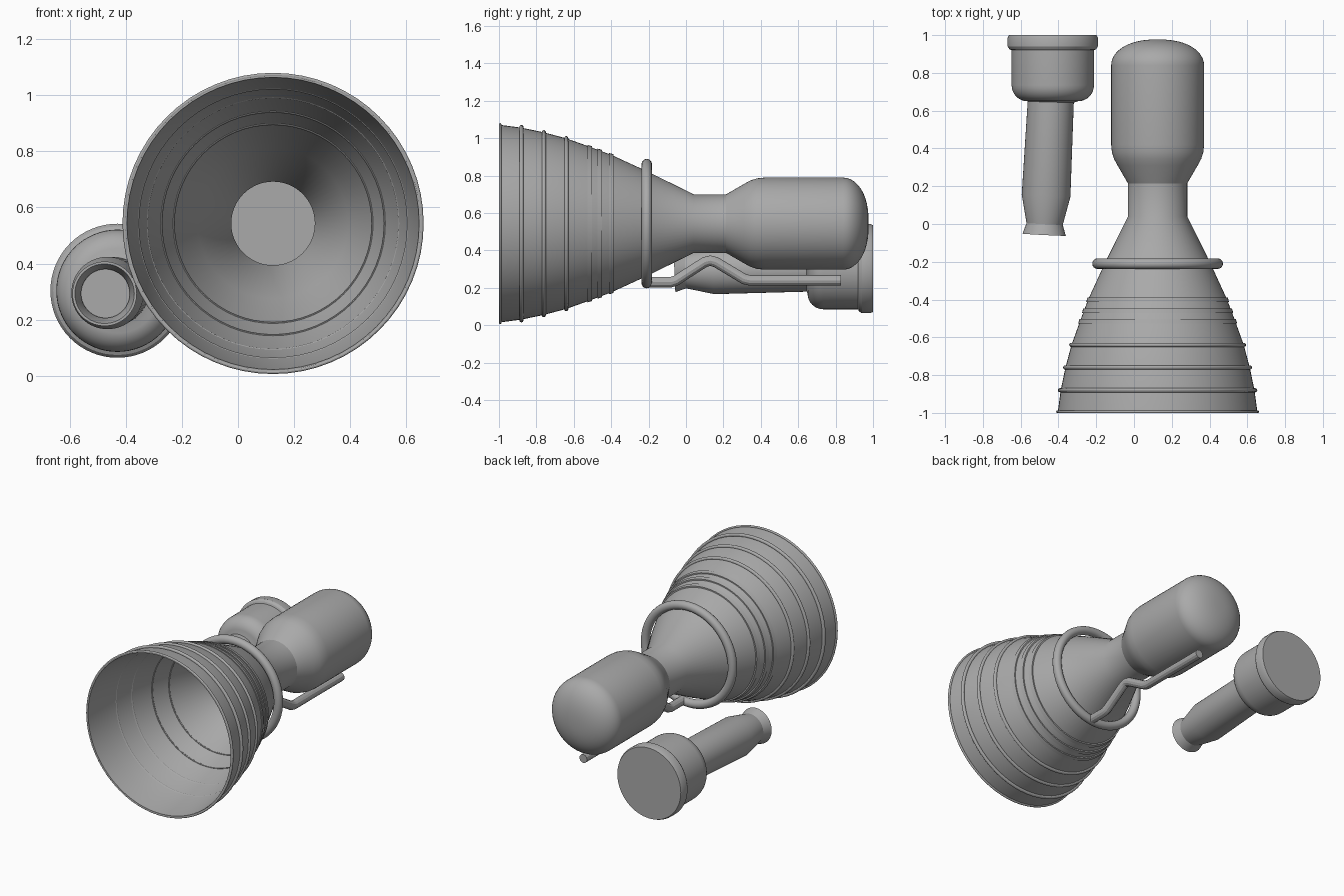
import bpy, bmesh, math
from mathutils import Matrix, Vector

if "Cube" in bpy.data.objects:
    bpy.data.objects.remove(bpy.data.objects["Cube"], do_unlink=True)

GREY = (0.4, 0.4, 0.4, 1)
metal = bpy.data.materials.new("grey_metal")
metal.use_nodes = True
metal.diffuse_color = GREY
metal.node_tree.nodes["Principled BSDF"].inputs["Base Color"].default_value = GREY

AXIS = Vector((0.125, 0, 0.543))


def finish(obj):
    obj.data.materials.append(metal)
    bpy.ops.object.select_all(action="DESELECT")
    obj.select_set(True)
    bpy.context.view_layer.objects.active = obj
    bpy.ops.object.shade_smooth_by_angle(angle=math.radians(28))
    return obj


def lathe(name, profile, origin, direction=(0, 1, 0), steps=64, closed=False):
    """Revolve (distance, radius) points about an axis through origin."""
    bm = bmesh.new()
    verts = [bm.verts.new((r, 0, d)) for d, r in profile]
    pairs = list(zip(verts, verts[1:]))
    if closed:
        pairs.append((verts[-1], verts[0]))
    edges = [bm.edges.new(p) for p in pairs]
    bmesh.ops.spin(bm, geom=verts + edges, cent=(0, 0, 0), axis=(0, 0, 1),
                   angle=math.tau, steps=steps, use_duplicate=False)
    bmesh.ops.remove_doubles(bm, verts=bm.verts, dist=0.0002)
    bmesh.ops.recalc_face_normals(bm, faces=bm.faces)
    turn = Vector(direction).to_track_quat("Z", "Y").to_matrix().to_4x4()
    bm.transform(Matrix.Translation(origin) @ turn)
    mesh = bpy.data.meshes.new(name)
    bm.to_mesh(mesh)
    bm.free()
    obj = bpy.data.objects.new(name, mesh)
    bpy.context.collection.objects.link(obj)
    return finish(obj)


def ring(name, y, radius, tube, sides=12):
    circle = [(y + tube * math.sin(math.tau * i / sides),
               radius + tube * math.cos(math.tau * i / sides)) for i in range(sides)]
    return lathe(name, circle, AXIS, closed=True)


# Bell nozzle, throat and combustion chamber as one hollow shell
bell = [(-1, 0.529), (-0.88, 0.513), (-0.76, 0.488), (-0.64, 0.456), (-0.52, 0.413),
        (-0.4, 0.368), (-0.2, 0.276), (0.04, 0.157)]
inner = [(0.2, 0), (0.2, 0.149)] + [(y, r - 0.008) for y, r in reversed(bell)]
chamber = [(0.215, 0.157), (0.31, 0.212), (0.345, 0.231), (0.38, 0.242), (0.42, 0.246)]
dome = []
for i in range(13):
    a = math.pi / 2 * i / 12
    dome.append((0.84 + 0.137 * math.sin(a), 0.246 * max(math.cos(a), 0) ** 0.85))
lathe("main_engine_body", inner + bell + chamber + dome, AXIS)

# Reinforcing hoops on the bell
for i, (y, r) in enumerate([(-0.88, 0.517), (-0.76, 0.489), (-0.64, 0.457)]):
    ring(f"bell_hoop_{i + 1}", y, r, 0.011)
ring("bell_lip", -0.994, 0.53, 0.007)

# Thin raised bands on the upper bell
for i, (y, r) in enumerate([(-0.515, 0.411), (-0.46, 0.391), (-0.40, 0.368)]):
    band = [(y - 0.012, r - 0.002), (y - 0.012, r + 0.01),
            (y + 0.012, r + 0.003), (y + 0.012, r - 0.008)]
    lathe(f"bell_band_{i + 1}", band, AXIS, closed=True)

# Fine hoops inside the bell
for i, (y, r) in enumerate([(-0.505, 0.399), (-0.39, 0.355)]):
    ring(f"inner_hoop_{i + 1}", y, r, 0.004, 8)

# Manifold ring around the bell
ring("manifold_ring", -0.21, 0.318, 0.028, 16)

# Feed pipe running from the manifold beneath the chamber
curve = bpy.data.curves.new("feed_pipe", "CURVE")
curve.dimensions = "3D"
curve.bevel_depth = 0.028
curve.bevel_resolution = 4
curve.use_fill_caps = True
route = [(-0.21, 0.23), (-0.08, 0.23), (-0.055, 0.238), (0.1, 0.337), (0.13, 0.345),
         (0.16, 0.337), (0.31, 0.247), (0.34, 0.24), (0.83, 0.24)]
spline = curve.splines.new("POLY")
spline.points.add(len(route) - 1)
for point, (y, z) in zip(spline.points, route):
    point.co = (0.17, y, z, 1)
pipe = bpy.data.objects.new("feed_pipe", curve)
bpy.context.collection.objects.link(pipe)
bpy.ops.object.select_all(action="DESELECT")
pipe.select_set(True)
bpy.context.view_layer.objects.active = pipe
bpy.ops.object.convert(target="MESH")
finish(bpy.context.view_layer.objects.active)

# Small engine: mounting cup with flange
cup = [(0.62, 0), (0.645, 0.12)]
for i in range(9):
    a = math.pi / 2 * i / 8
    cup.append((0.735 - 0.085 * math.cos(a), 0.135 + 0.083 * math.sin(a)))
cup += [(0.92, 0.218), (0.925, 0.229), (0.94, 0.239), (0.985, 0.239), (1, 0.232), (1, 0)]
lathe("small_engine_cup", cup, (-0.43, 0, 0.303))

# Small engine: slightly tilted barrel with an open flared mouth
barrel = [(0.72, 0), (0.72, 0.121), (0.15, 0.129), (0, 0.096), (-0.057, 0.115),
          (-0.057, 0.106), (0, 0.087), (0.01, 0.087), (0.01, 0)]
lathe("small_engine_barrel", barrel, (-0.473, 0, 0.293), (0.05, 1, 0.013))
